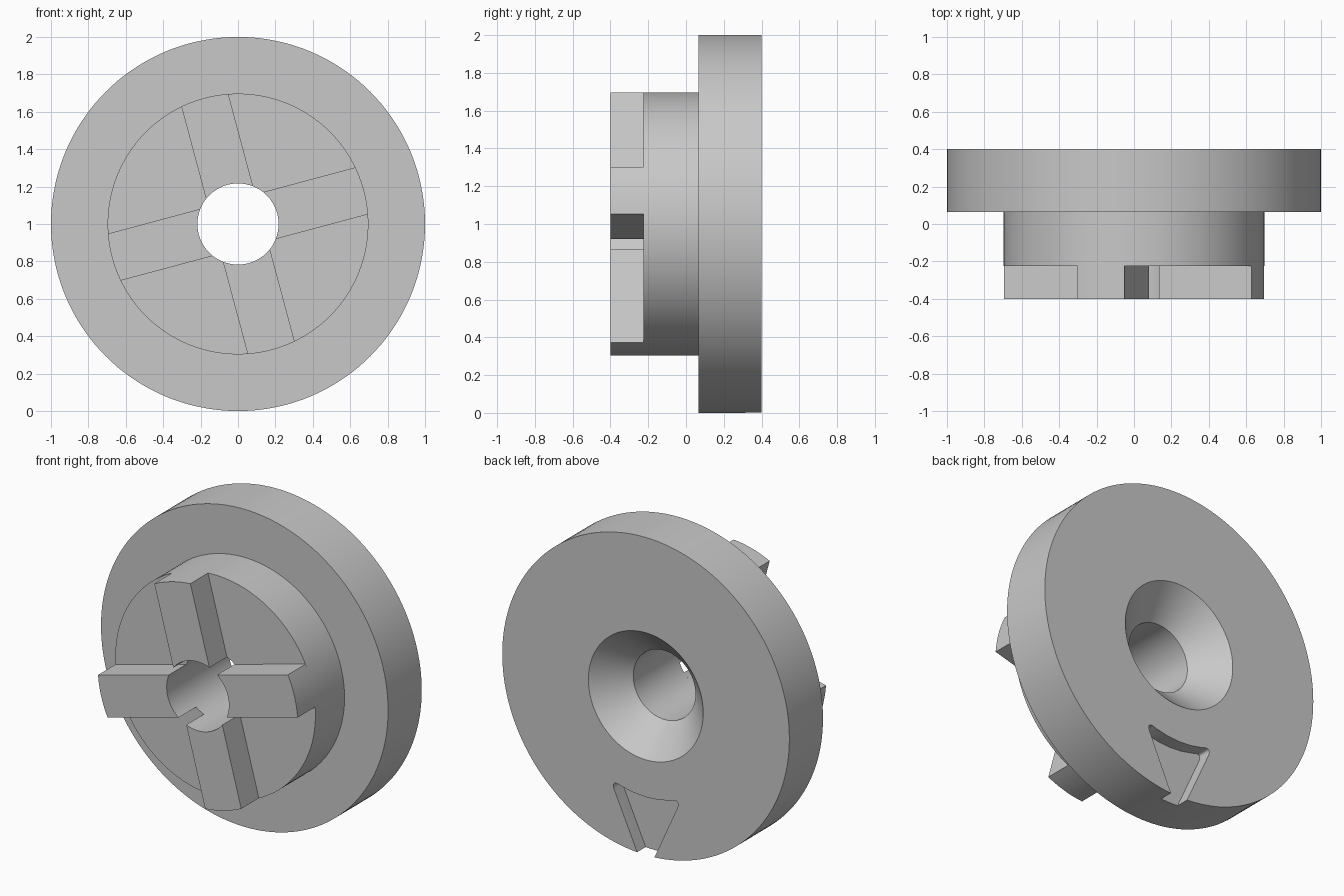
import bpy, bmesh
from math import sin, cos, asin, pi, radians

if "Cube" in bpy.data.objects:
    bpy.data.objects.remove(bpy.data.objects["Cube"], do_unlink=True)

CENTRE_Z = 1.0
BORE, BOSS, RIM = 0.217, 0.697, 1.0
SEGMENTS = 144

grey = bpy.data.materials.new("plain grey")
grey.use_nodes = True
colour = (0.58, 0.58, 0.58, 1)
grey.diffuse_color = colour
grey.node_tree.nodes["Principled BSDF"].inputs["Base Color"].default_value = colour


def finish(name, bm):
    bmesh.ops.recalc_face_normals(bm, faces=bm.faces[:])
    mesh = bpy.data.meshes.new(name)
    bm.to_mesh(mesh)
    bm.free()
    mesh.materials.append(grey)
    obj = bpy.data.objects.new(name, mesh)
    bpy.context.collection.objects.link(obj)
    return obj


def select_only(obj):
    bpy.ops.object.select_all(action='DESELECT')
    obj.select_set(True)
    bpy.context.view_layer.objects.active = obj


def smooth(obj):
    select_only(obj)
    bpy.ops.object.shade_smooth_by_angle(angle=radians(25))


def lathe(name, profile):
    """Turn a closed (radius, y) profile around the y axis."""
    bm = bmesh.new()
    rings = []
    for i in range(SEGMENTS):
        a = 2 * pi * i / SEGMENTS
        rings.append([bm.verts.new((r * cos(a), y, CENTRE_Z + r * sin(a)))
                      for r, y in profile])
    n = len(profile)
    for i in range(SEGMENTS):
        p, q = rings[i], rings[(i + 1) % SEGMENTS]
        for j in range(n):
            k = (j + 1) % n
            bm.faces.new((p[j], p[k], q[k], q[j]))
    return finish(name, bm)


def prism(outline, y0, y1):
    """Extrude an (x, z) outline along y."""
    bm = bmesh.new()
    face = bm.faces.new([bm.verts.new((x, y0, CENTRE_Z + z)) for x, z in outline])
    moved = bmesh.ops.extrude_face_region(bm, geom=[face], use_keep_orig=True)
    verts = [g for g in moved["geom"] if isinstance(g, bmesh.types.BMVert)]
    bmesh.ops.translate(bm, verts=verts, vec=(0, y1 - y0, 0))
    bmesh.ops.recalc_face_normals(bm, faces=bm.faces[:])
    return bm


def arc(radius, start, end, steps):
    return [(radius * cos(start + (end - start) * i / steps),
             radius * sin(start + (end - start) * i / steps))
            for i in range(steps + 1)]


# Flanged body with countersunk bore
body = lathe("flanged_body", [
    (BORE, -0.225), (BOSS, -0.225), (BOSS, 0.065), (RIM, 0.065),
    (RIM, 0.4), (0.4, 0.4), (BORE, 0.215)])

# Pointer-shaped pocket in the back, open at the rim, with rounded corners
spread = 0.4
top_edge = arc(0.635, -pi / 2 - spread, -pi / 2 + spread, 6)
bm = prism(top_edge + [(0.014, -1.1), (-0.014, -1.1)], 0.315, 0.5)
corner_x = abs(top_edge[0][0])
corners = [e for e in bm.edges
           if all(abs(abs(v.co.x) - corner_x) < 1e-4 for v in e.verts)
           and abs(e.verts[0].co.y - e.verts[1].co.y) > 0.1]
bmesh.ops.bevel(bm, geom=corners, offset=0.066, segments=8, profile=0.5,
                affect='EDGES')
cutter = finish("pocket_cutter", bm)
cutter.hide_render = True

cut = body.modifiers.new("pocket", 'BOOLEAN')
cut.operation = 'DIFFERENCE'
cut.solver = 'EXACT'
cut.object = cutter
select_only(body)
bpy.ops.object.modifier_apply(modifier=cut.name)
bpy.data.objects.remove(cutter, do_unlink=True)
smooth(body)

# Four raised drive ribs, tilted from the axes
HALF_WIDTH = 0.13
outer, inner = asin(HALF_WIDTH / BOSS), asin(HALF_WIDTH / BORE)
for i in range(4):
    a = radians(15 + 90 * i)
    outline = arc(BOSS, a - outer, a + outer, 10) + arc(BORE, a + inner, a - inner, 16)
    rib = finish(f"drive_rib_{i + 1}", prism(outline, -0.4, -0.225))
    smooth(rib)
